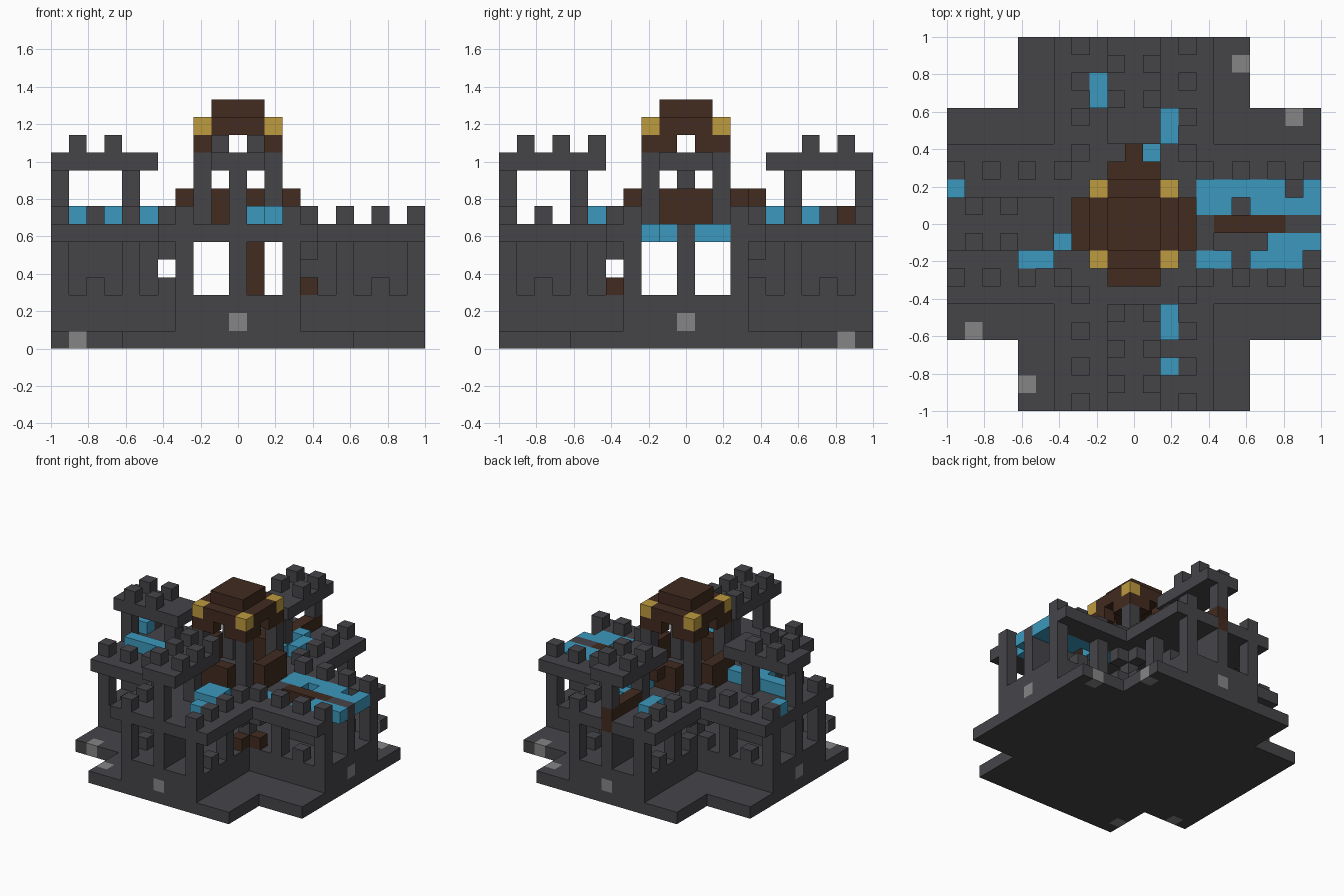
import bpy
import bmesh
from mathutils import Vector

if "Cube" in bpy.data.objects:
    bpy.data.objects.remove(bpy.data.objects["Cube"], do_unlink=True)

U = 2 / 21  # edge of one block

COLOURS = {
    "dark_stone": (0.060, 0.058, 0.066),
    "brown_wood": (0.054, 0.024, 0.014),
    "blue_tile": (0.045, 0.315, 0.510),
    "gold": (0.515, 0.325, 0.050),
    "light_stone": (0.235, 0.235, 0.235),
}
materials = {}
for name, rgb in COLOURS.items():
    mat = bpy.data.materials.new(name)
    mat.use_nodes = True
    mat.diffuse_color = (*rgb, 1)
    bsdf = mat.node_tree.nodes["Principled BSDF"]
    bsdf.inputs["Base Color"].default_value = (*rgb, 1)
    bsdf.inputs["Roughness"].default_value = 0.9
    materials[name] = mat
SLOTS = list(COLOURS)

blocks = {}  # cell -> (part, colour)


def fill(part, colour, xs, ys, zs):
    """Fill a box of cells; each range is inclusive, a number is one cell."""
    def span(v):
        lo, hi = (v, v) if isinstance(v, int) else sorted(v)
        return range(lo, hi + 1)
    for x in span(xs):
        for y in span(ys):
            for z in span(zs):
                blocks[x, y, z] = (part, colour)


# Turn (outward, sideways) into grid x, y for each wing
TURN = {
    "front": lambda a, s: (s, -a),
    "right": lambda a, s: (a, s),
    "back": lambda a, s: (-s, a),
    "left": lambda a, s: (-a, -s),
}


def wing_fill(wing, part, colour, along, side, zs):
    a = (along, along) if isinstance(along, int) else along
    s = (side, side) if isinstance(side, int) else side
    x0, y0 = TURN[wing](a[0], s[0])
    x1, y1 = TURN[wing](a[1], s[1])
    fill(wing + "_" + part, colour, (x0, x1), (y0, y1), zs)


STONE, WOOD, TILE, GOLD, PALE = "dark_stone", "brown_wood", "blue_tile", "gold", "light_stone"

# Cross-shaped base and solid plinth
fill("base", STONE, (-6, 6), (-10, 10), 0)
fill("base", STONE, (-10, 10), (-6, 6), 0)
fill("plinth", STONE, (-3, 3), (-10, 10), (1, 2))
fill("plinth", STONE, (-10, 10), (-3, 3), (1, 2))

# Central deck
fill("centre_deck", STONE, (-4, 4), (-4, 4), 6)

for wing in TURN:
    # Pale marker stones
    wing_fill(wing, "marker", PALE, 10, 0, 1)
    wing_fill(wing, "marker", PALE, 9, -6 if wing in ("front", "back") else 6, 0)
    # End pillars and inner spine wall
    wing_fill(wing, "spine", STONE, (4 if wing in ("right", "back") else 5, 10), 0, (3, 5))
    for side in (-3, 3):
        for along in (3, 6, 10):
            wing_fill(wing, "pillar", STONE, along, side, (3, 5))
        # Window stubs, brackets and battlements
        for along, z in ((8, 3), (4, 3), (4, 5)):
            wing_fill(wing, "window_stub", STONE, along, side, z)
        for along in range(4, 11, 2):
            wing_fill(wing, "battlement", STONE, along, side, 7)
    # Walkway
    if wing == "right":
        for side in ((-4, -3), (3, 4)):
            wing_fill(wing, "walkway", STONE, (4, 10), side, 6)
    else:
        wing_fill(wing, "walkway", STONE, (4, 10), (-4, 4), 6)
        # Watch platform on two posts
        for along in (6, 10):
            wing_fill(wing, "platform_post", STONE, along, 0, (7, 9))
        wing_fill(wing, "platform", STONE, (5, 10), (-1, 1), 10)
        for along in ((5, 7, 9) if wing == "front" else (7, 9)):
            for side in (-1, 1):
                wing_fill(wing, "platform_battlement", STONE, along, side, 11)
    # Wooden gable leaning on the central tower
    wing_fill(wing, "gable", WOOD, 3, (-1, 1), (7, 8))

# Two wooden stubs near the front right corner
fill("wooden_stub", WOOD, 4, -3, 3)
fill("wooden_stub", WOOD, 3, -4, 3)
fill("back_gable_tip", WOOD, 0, 4, 8)
fill("inner_post", WOOD, 1, 0, (3, 5))

# Worn roof of the right wing
for row, spans in {2: ((4, 8), (10, 10)), 1: ((4, 5), (7, 10)),
                   -1: ((8, 10),), -2: ((4, 5), (7, 9))}.items():
    for xs in spans:
        fill("right_roof", TILE, xs, row, 6)
fill("right_ridge", STONE, (4, 10), 0, 6)
fill("right_ridge", WOOD, (5, 8), 0, 6)

# Roof remnants on the other wings
fill("front_roof", TILE, (1, 2), (-6, -5), 7)
fill("front_roof", TILE, 2, -8, 7)
fill("back_roof", TILE, -2, (7, 8), 7)
fill("back_roof", TILE, 2, (5, 6), 7)
fill("back_roof", TILE, 1, 4, 7)
fill("back_roof", TILE, 1, 7, 7)
fill("back_ridge", WOOD, 0, (7, 10), 7)
fill("back_ridge", WOOD, 0, 10, 6)
fill("left_roof", TILE, (-9, -5), -1, 7)
fill("left_roof", TILE, (-6, -5), -2, 7)
fill("left_roof", TILE, -4, -1, 7)
fill("left_roof", TILE, -10, 2, 7)

# Central tower: corner posts, arched frame, cap and gold corners
for x in (-2, 2):
    for y in (-2, 2):
        fill("tower_post", STONE, x, y, (7, 10))
for e in (-2, 2):
    for span in ((-2, -1), (1, 2)):
        fill("tower_frame", WOOD, e, span, 11)
        fill("tower_frame", WOOD, span, e, 11)
fill("tower_roof", WOOD, (-2, 2), (-2, 2), 12)
fill("tower_cap", WOOD, (-1, 1), (-1, 1), 13)
for x in (-2, 2):
    for y in (-2, 2):
        fill("tower_gold_corner", GOLD, x, y, 12)

# One object per part, keeping only exposed block faces
AXES = [Vector(v) for v in ((1, 0, 0), (0, 1, 0), (0, 0, 1))]
parts = {}
for cell, (part, colour) in blocks.items():
    parts.setdefault(part, []).append((cell, colour))

for part, cells in parts.items():
    used = [c for c in SLOTS if any(col == c for _, col in cells)]
    bm = bmesh.new()
    for cell, colour in cells:
        centre = Vector(cell) + AXES[2] / 2
        for k in range(3):
            for sign in (-1, 1):
                n = AXES[k] * sign
                if tuple(int(c) for c in Vector(cell) + n) in blocks:
                    continue
                p, q = AXES[(k + 1) % 3] / 2, AXES[(k + 2) % 3] / 2 * sign
                mid = centre + n / 2
                corners = (mid - p - q, mid + p - q, mid + p + q, mid - p + q)
                face = bm.faces.new([bm.verts.new(c * U) for c in corners])
                face.material_index = used.index(colour)
    bmesh.ops.remove_doubles(bm, verts=bm.verts, dist=U / 100)
    mesh = bpy.data.meshes.new(part)
    bm.to_mesh(mesh)
    bm.free()
    for c in used:
        mesh.materials.append(materials[c])
    bpy.context.collection.objects.link(bpy.data.objects.new(part, mesh))
